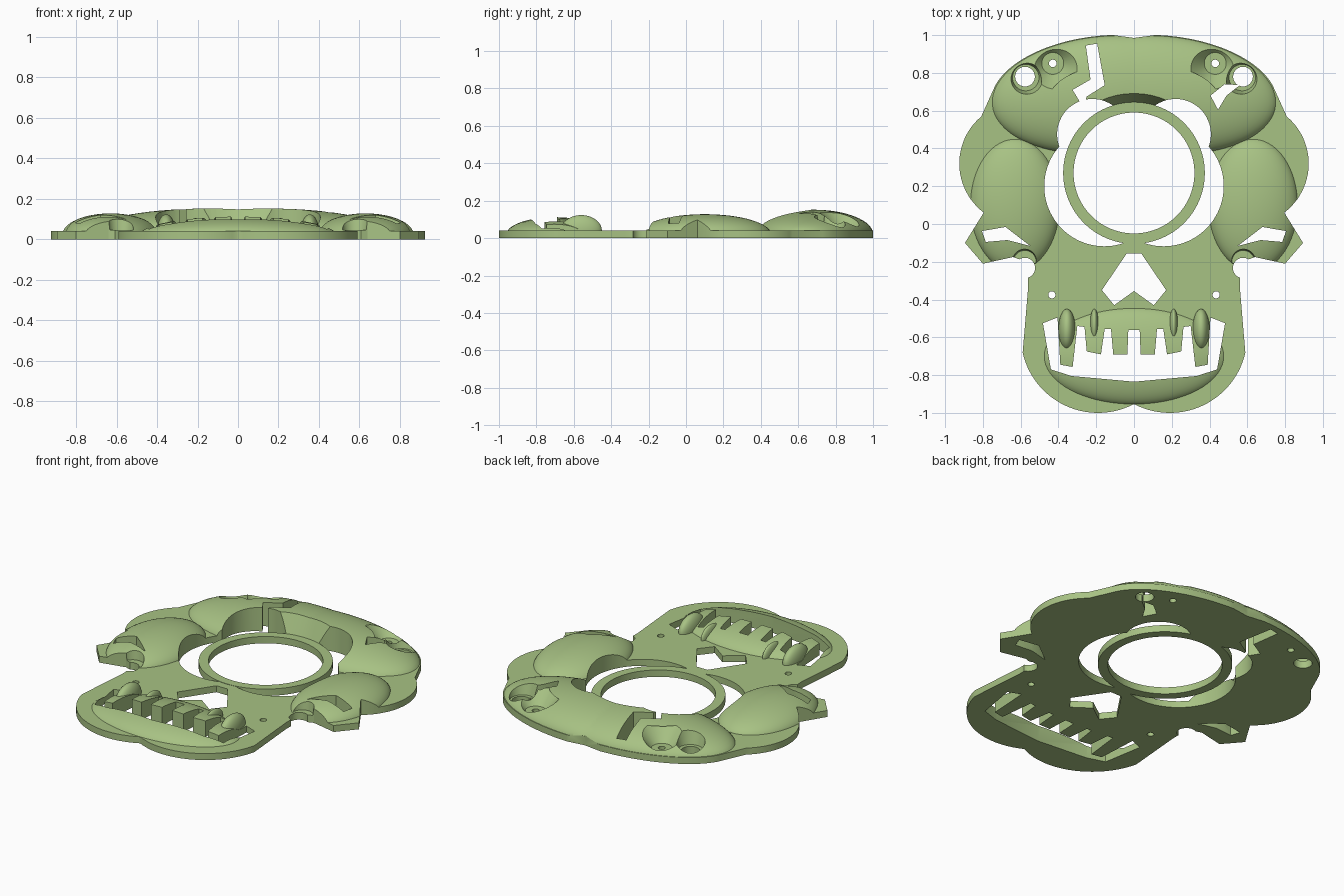
import bpy, bmesh
from math import sin, cos, radians
from mathutils import Matrix, Vector

cube = bpy.data.objects.get("Cube")
if cube:
    bpy.data.objects.remove(cube, do_unlink=True)

green = bpy.data.materials.new("sage_green")
green.use_nodes = True
COLOUR = (0.39, 0.54, 0.23, 1)
green.diffuse_color = COLOUR
green.node_tree.nodes["Principled BSDF"].inputs["Base Color"].default_value = COLOUR


def make(name, bm):
    bmesh.ops.recalc_face_normals(bm, faces=bm.faces)
    mesh = bpy.data.meshes.new(name)
    bm.to_mesh(mesh)
    bm.free()
    mesh.materials.append(green)
    ob = bpy.data.objects.new(name, mesh)
    bpy.context.collection.objects.link(ob)
    return ob


def dome(x, y, z, rx, ry, rz, turn=0):
    bm = bmesh.new()
    m = (Matrix.Translation((x, y, z)) @ Matrix.Rotation(radians(turn), 4, 'Z')
         @ Matrix.Diagonal((rx, ry, rz, 1)))
    bmesh.ops.create_uvsphere(bm, u_segments=72, v_segments=32, radius=1, matrix=m)
    return make("dome", bm)


def prism(points, z0=-0.2, z1=0.4):
    bm = bmesh.new()
    face = bm.faces.new([bm.verts.new((x, y, z0)) for x, y in points])
    top = bmesh.ops.extrude_face_region(bm, geom=[face])["geom"]
    verts = [g for g in top if isinstance(g, bmesh.types.BMVert)]
    bmesh.ops.translate(bm, verts=verts, vec=(0, 0, z1 - z0))
    return make("prism", bm)


def frustum(x, y, r0, r1, z0=-0.2, z1=0.4, segments=64):
    bm = bmesh.new()
    bmesh.ops.create_cone(bm, cap_ends=True, segments=segments, radius1=r0, radius2=r1,
                          depth=z1 - z0, matrix=Matrix.Translation((x, y, (z0 + z1) / 2)))
    return make("frustum", bm)


def arc(x, y, rx, ry, a0, a1, n, turn=0):
    spin = Matrix.Rotation(radians(turn), 2)
    out = []
    for i in range(n + 1):
        a = radians(a0 + (a1 - a0) * i / n)
        p = spin @ Vector((rx * cos(a), ry * sin(a)))
        out.append((x + p.x, y + p.y))
    return out


def combine(body, tool, operation):
    tool.hide_render = True
    mod = body.modifiers.new(operation, 'BOOLEAN')
    mod.operation = operation
    mod.solver = 'EXACT'
    mod.object = tool
    bpy.context.view_layer.objects.active = body
    bpy.ops.object.modifier_apply(modifier=mod.name)
    bpy.data.objects.remove(tool, do_unlink=True)


def mirrored(half):
    return half + [(-x, y) for x, y in reversed(half) if x > 0.001]


# Flat plate blank
body = prism([(-1.2, -1.2), (1.2, -1.2), (1.2, 1.2), (-1.2, 1.2)], -0.05, 0.04)
body.name = "skull_plate"

# Raised forehead, cheek, mouth and fang domes
for s in (1, -1):
    combine(body, dome(s * 0.15, 0.683, 0.02, 0.61, 0.315, 0.132, -5 * s), 'UNION')
    combine(body, dome(s * 0.63, 0.1, 0.02, 0.24, 0.355, 0.108), 'UNION')
combine(body, dome(0, -0.7, 0.02, 0.487, 0.26, 0.092), 'UNION')
for s in (1, -1):
    combine(body, dome(s * 0.355, -0.56, 0.04, 0.045, 0.11, 0.083), 'UNION')
    combine(body, dome(s * 0.21, -0.54, 0.04, 0.024, 0.09, 0.066), 'UNION')

# Central opening with a sloped relief around the ring
combine(body, frustum(0, 0.27, 0.375, 0.425, 0.042, 0.16, 96), 'DIFFERENCE')
for s in (1, -1):
    combine(body, frustum(s * 0.157, 0.2, 0.318, 0.318, segments=96), 'DIFFERENCE')
    combine(body, frustum(s * 0.22, 0.475, 0.187, 0.187), 'DIFFERENCE')

# Ring inside the opening
ring = frustum(0, 0.27, 0.375, 0.375, -0.06, 0.042, 96)
combine(body, ring, 'UNION')
combine(body, frustum(0, 0.27, 0.32, 0.32, segments=96), 'DIFFERENCE')

# Outer silhouette: cranium, temples, cheek corners, jaw
half = [(0, 0.985)]
half += arc(0.15, 0.683, 0.61, 0.315, 96, 18, 24, -5)
half += arc(0.6, 0.32, 0.325, 0.325, 50, -53, 24)
half += [(0.895, -0.1), (0.8, -0.21), (0.64, -0.175), (0.6, -0.19),
         (0.56, -0.29), (0.56, -0.33)]
half += arc(0.19, -0.59, 0.41, 0.41, -13, -117, 28)
half += [(0, -0.955)]
combine(body, prism(mirrored(half), 0, 0.3), 'INTERSECT')

# Mouth opening that leaves the teeth standing
teeth = [(0.03, -0.56), (0.035, -0.69), (0.11, -0.69), (0.122, -0.555), (0.155, -0.555),
         (0.175, -0.69), (0.25, -0.675), (0.262, -0.545), (0.3, -0.54), (0.325, -0.757),
         (0.39, -0.745), (0.405, -0.495), (0.482, -0.525), (0.44, -0.77),
         (0.33, -0.805), (0, -0.835)]
combine(body, prism(mirrored(teeth)), 'DIFFERENCE')

# Nose opening
nose = [(0.038, -0.155), (0.17, -0.35), (0.105, -0.43), (0, -0.355)]
combine(body, prism(mirrored(nose)), 'DIFFERENCE')

# Forehead cracks, one different on each side
combine(body, prism([(-0.255, 0.945), (-0.195, 0.955), (-0.155, 0.735), (-0.25, 0.675),
                     (-0.27, 0.62), (-0.325, 0.71), (-0.23, 0.765)]), 'DIFFERENCE')
combine(body, prism([(0.405, 0.68), (0.48, 0.74), (0.56, 0.735),
                     (0.49, 0.68), (0.445, 0.605)]), 'DIFFERENCE')

cheek_crack = [(0.805, -0.037), (0.68, -0.016), (0.55, -0.116), (0.67, -0.085), (0.785, -0.095)]
for s in (1, -1):
    combine(body, prism([(s * x, y) for x, y in cheek_crack]), 'DIFFERENCE')
    # Dished screw seats in the forehead
    combine(body, frustum(s * 0.43, 0.85, 0.058, 0.135, 0.048, 0.135), 'DIFFERENCE')
    combine(body, frustum(s * 0.43, 0.85, 0.02, 0.02, segments=32), 'DIFFERENCE')
    combine(body, frustum(s * 0.573, 0.775, 0.07, 0.1, 0.045, 0.16), 'DIFFERENCE')
    combine(body, frustum(s * 0.577, 0.78, 0.052, 0.052), 'DIFFERENCE')
    # Open seats under the cheeks and small jaw holes
    combine(body, frustum(s * 0.578, -0.2, 0.06, 0.075, 0.045, 0.16), 'DIFFERENCE')
    combine(body, frustum(s * 0.578, -0.233, 0.054, 0.054), 'DIFFERENCE')
    combine(body, frustum(s * 0.435, -0.375, 0.019, 0.019, segments=32), 'DIFFERENCE')

# Smooth domes with crisp cut edges
bpy.ops.object.select_all(action='DESELECT')
body.select_set(True)
bpy.context.view_layer.objects.active = body
bpy.ops.object.shade_smooth_by_angle(angle=radians(30))
